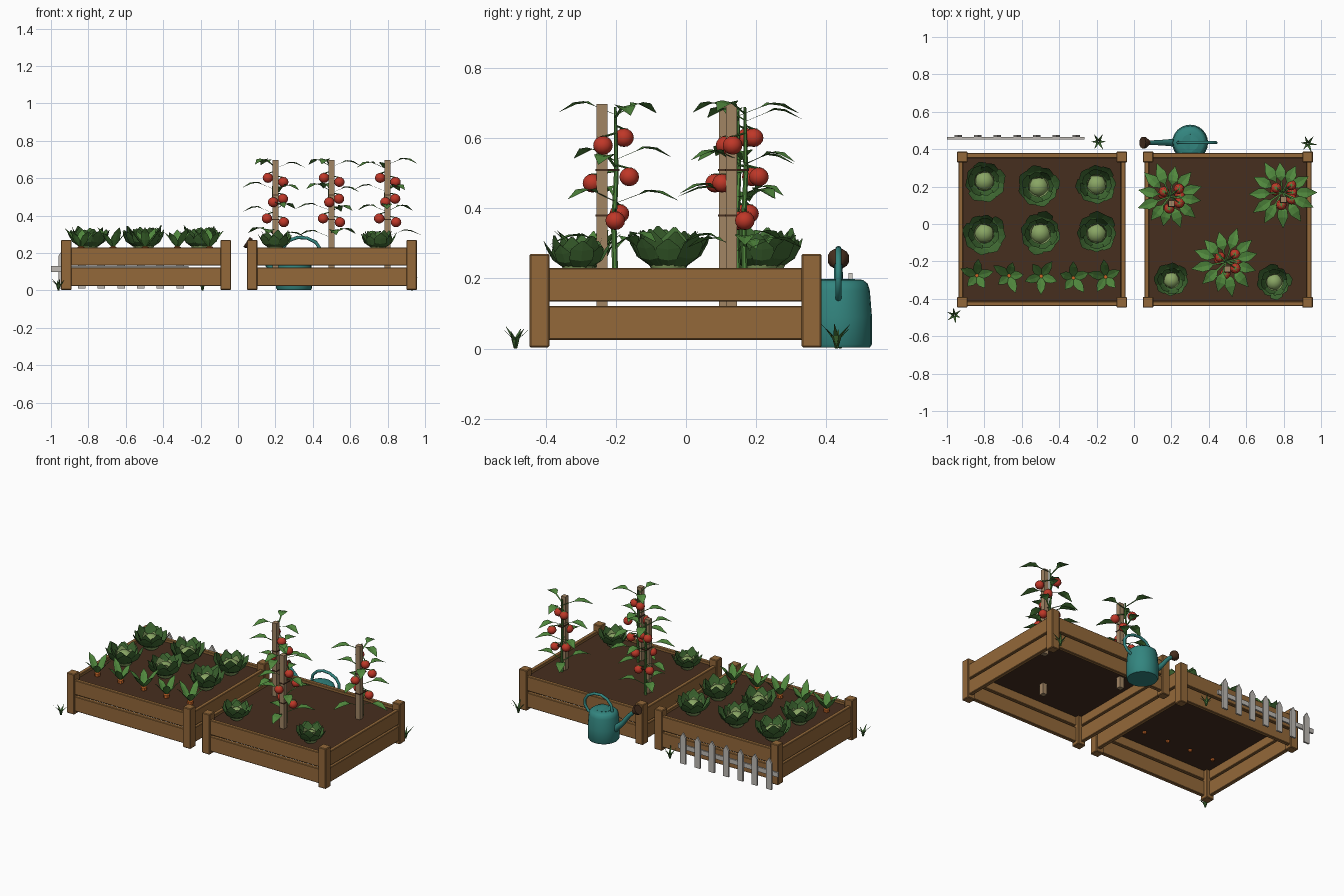
import bpy, bmesh, math, random
from mathutils import Vector, Matrix

if "Cube" in bpy.data.objects:
    bpy.data.objects.remove(bpy.data.objects["Cube"])
random.seed(4)

def mat(name, r, g, b):
    m = bpy.data.materials.new(name)
    m.diffuse_color = [(c / 255) ** 2.2 for c in (r, g, b)] + [1]
    m.use_nodes = True
    m.node_tree.nodes["Principled BSDF"].inputs["Base Color"].default_value = m.diffuse_color
    return m

WOOD = mat("bed wood", 146, 104, 60)
SOIL = mat("soil", 72, 50, 36)
TEAL = mat("teal metal", 54, 132, 126)
RED = mat("tomato red", 190, 58, 44)
LEAF = mat("bright leaf", 82, 136, 64)
DARK = mat("dark leaf", 66, 106, 54)
PALE = mat("pale leaf", 136, 164, 100)
STAKE = mat("stake wood", 160, 132, 100)
GREY = mat("fence grey", 190, 186, 180)
ORANGE = mat("carrot orange", 205, 105, 45)

def finish(name, bm, mats, smooth=False):
    me = bpy.data.meshes.new(name)
    bm.to_mesh(me)
    bm.free()
    ob = bpy.data.objects.new(name, me)
    bpy.context.collection.objects.link(ob)
    for m in mats:
        me.materials.append(m)
    if smooth:
        bpy.context.view_layer.objects.active = ob
        ob.select_set(True)
        bpy.ops.object.shade_smooth_by_angle(angle=math.radians(40))
        ob.select_set(False)
    return ob

def box(bm, x0, x1, y0, y1, z0, z1):
    m = Matrix.Translation(((x0+x1)/2, (y0+y1)/2, (z0+z1)/2)) @ Matrix.Diagonal((x1-x0, y1-y0, z1-z0, 1))
    bmesh.ops.create_cube(bm, size=1, matrix=m)

def bevel(ob, w):
    b = ob.modifiers.new("soft edges", 'BEVEL')
    b.width, b.segments = w, 1

def leaf(bm, base, az, secs, fold=0.25, mi=0):
    """Folded leaf from sections of (distance out, height, half width)."""
    out, side = Vector((math.cos(az), math.sin(az), 0)), Vector((-math.sin(az), math.cos(az), 0))
    rows = []
    for r, z, w in secs:
        c = Vector(base) + out * r + Vector((0, 0, z))
        up = Vector((0, 0, w * fold))
        rows.append([bm.verts.new(c - side*w + up), bm.verts.new(c), bm.verts.new(c + side*w + up)])
    for a, b in zip(rows, rows[1:]):
        for i in (0, 1):
            bm.faces.new((a[i], b[i], b[i+1], a[i+1])).material_index = mi

def ball(bm, c, r, sz=1.0, mi=0, u=10, v=7):
    m = Matrix.Translation(c) @ Matrix.Diagonal((r, r, r * sz, 1))
    vs = bmesh.ops.create_uvsphere(bm, u_segments=u, v_segments=v, radius=1, matrix=m)["verts"]
    for f in {f for q in vs for f in q.link_faces}:
        f.material_index = mi
        f.smooth = True

def tube(bm, pts, radii, n=8, mi=0):
    pts = [Vector(p) for p in pts]
    rings = []
    for i, p in enumerate(pts):
        t = (pts[min(i+1, len(pts)-1)] - pts[max(i-1, 0)]).normalized()
        a = t.cross(Vector((0, 1, 0)))
        if a.length < 0.01:
            a = Vector((1, 0, 0))
        a.normalize()
        b = t.cross(a)
        rings.append([bm.verts.new(p + radii[i] * (a*math.cos(k*math.tau/n) + b*math.sin(k*math.tau/n))) for k in range(n)])
    faces = [bm.faces.new((p[k], p[(k+1) % n], q[(k+1) % n], q[k]))
             for p, q in zip(rings, rings[1:]) for k in range(n)]
    faces += [bm.faces.new(rings[0][::-1]), bm.faces.new(rings[-1])]
    for f in faces:
        f.material_index = mi

# Raised beds: corner posts, two rows of planks, thin soil sheet
Y0, Y1, P = -0.447, 0.387, 0.057
for side, x0, x1 in (("left", -0.947, -0.037), ("right", 0.047, 0.957)):
    bm = bmesh.new()
    for px in (x0, x1 - P):
        for py in (Y0, Y1 - P):
            box(bm, px, px+P, py, py+P, 0.003, 0.27)
    bevel(finish(side + "_bed_posts", bm, [WOOD]), 0.004)
    bm = bmesh.new()
    for z0, z1 in ((0.025, 0.122), (0.134, 0.23)):
        for y in (Y0 + 0.008, Y1 - 0.034):
            box(bm, x0 + P - 0.01, x1 - P + 0.01, y, y + 0.026, z0, z1)
        for x in (x0 + 0.008, x1 - 0.034):
            box(bm, x, x + 0.026, Y0 + P - 0.01, Y1 - P + 0.01, z0, z1)
    bevel(finish(side + "_bed_planks", bm, [WOOD]), 0.003)
    bm = bmesh.new()
    box(bm, x0 + 0.03, x1 - 0.03, Y0 + 0.03, Y1 - 0.03, 0.192, 0.212)
    finish(side + "_soil", bm, [SOIL])

# Lettuces: pale head with rings of flared leaves
def lettuce(x, y, s):
    bm = bmesh.new()
    ball(bm, (x, y, 0.21 + 0.042*s), 0.056*s, 0.95, 1)
    a0 = random.random() * 6
    for n, rad, h, w, m in ((5, 0.052, 0.088, 0.036, 1), (7, 0.08, 0.115, 0.042, 0), (8, 0.104, 0.098, 0.045, 0)):
        a0 += 0.4
        for k in range(n):
            j = s * random.uniform(0.92, 1.1)
            leaf(bm, (x, y, 0.212), a0 + k*math.tau/n,
                 [(0.03*j, 0.01, 0.016*j), (rad*0.72*j, h*0.42*j, w*0.85*j),
                  (rad*0.9*j, h*0.75*j, w*0.8*j), (rad*1.04*j, h*1.06*j, 0.004)], 0.15, m)
    finish("lettuce", bm, [DARK, PALE])

for x, y, s in ((-0.8, 0.23, 1), (-0.51, 0.2, 1), (-0.2, 0.21, 1), (-0.8, -0.05, 1),
                (-0.5, -0.05, 1.03), (-0.2, -0.05, 1), (0.2, -0.3, 0.83), (0.75, -0.31, 0.83)):
    lettuce(x, y, s)

# Carrot row: root tops and upright leaves
for i in range(5):
    x, y = -0.84 + 0.172 * i, -0.285 + random.uniform(-0.01, 0.01)
    bm = bmesh.new()
    tube(bm, [(x, y, 0.18), (x, y, 0.215), (x, y, 0.232), (x, y, 0.237)], [0.01, 0.019, 0.019, 0.008], 8, 1)
    a0 = random.random() * 6
    for k in range(5):
        j = random.uniform(0.8, 1.1)
        leaf(bm, (x, y, 0.23), a0 + k*math.tau/5,
             [(0.004, 0, 0.006), (0.035*j, 0.035*j, 0.024), (0.062*j, 0.07*j, 0.02), (0.092*j, 0.1*j, 0.001)])
    finish("carrot_plant", bm, [LEAF, ORANGE])

# Tomato plants: stake, ties, stem, leaves and fruit
FRUIT = ((-0.045, 0.012, 0.385), (0.045, 0.0, 0.365), (-0.012, -0.065, 0.472),
         (0.04, 0.04, 0.49), (-0.04, 0.025, 0.602), (0.042, -0.035, 0.58))
for x, sy, a0 in ((0.2, 0.11, 0.3), (0.8, 0.13, 0.0), (0.5, -0.24, 0.7)):
    bm = bmesh.new()
    box(bm, x - 0.016, x + 0.016, sy - 0.016, sy + 0.016, 0.12, 0.698)
    finish("tomato_stake", bm, [STAKE])
    y = sy + 0.038
    cx = x - 0.008
    bm = bmesh.new()
    tube(bm, [(cx, y, 0.2), (cx + 0.006, y - 0.004, 0.35), (cx - 0.004, y + 0.003, 0.5), (cx, y, 0.69)],
         [0.009, 0.008, 0.007, 0.004], 7)
    for lv, z in enumerate((0.29, 0.42, 0.53, 0.655)):
        for k in range(3):
            j = random.uniform(0.88, 1.06)
            leaf(bm, (cx, y, z + random.uniform(-0.015, 0.015)), a0 + lv*0.55 + k*math.tau/3,
                 [(0, 0, 0.004), (0.07*j, 0.026, 0.005), (0.095*j, 0.034, 0.026),
                  (0.128*j, 0.03, 0.028), (0.182*j, 0.008, 0.001)], 0.2)
    finish("tomato_vine", bm, [LEAF])
    bm = bmesh.new()
    for fx, fy, z in FRUIT:
        ball(bm, (x + fx, y + fy, z), 0.028, 0.95, 0, 12, 8)
        tube(bm, [(cx, y, z + 0.035), (x + fx, y + fy, z + 0.024)], [0.003, 0.003], 5, 1)
        for k in range(5):
            leaf(bm, (x + fx, y + fy, z + 0.027), k*math.tau/5, [(0, 0, 0.003), (0.018, -0.003, 0.001)], 0.2, 1)
    finish("tomatoes", bm, [RED, LEAF])
    bm = bmesh.new()
    for z in (0.38, 0.51):
        box(bm, x - 0.019, x + 0.019, sy - 0.019, y + 0.012, z - 0.003, z + 0.003)
    finish("stake_ties", bm, [SOIL])

# Picket fence behind the left bed
bm = bmesh.new()
box(bm, -1.0, -0.265, 0.452, 0.464, 0.1, 0.13)
finish("fence_rail", bm, [GREY])
bm = bmesh.new()
for i in range(7):
    x = -0.94 + 0.105 * i
    prof = [(-0.02, 0.01), (0.02, 0.01), (0.02, 0.185), (0, 0.216), (-0.02, 0.185)]
    f = bm.faces.new([bm.verts.new((x + px, 0.464, pz)) for px, pz in prof])
    ext = bmesh.ops.extrude_face_region(bm, geom=[f])["geom"]
    bmesh.ops.translate(bm, vec=(0, 0.012, 0), verts=[v for v in ext if isinstance(v, bmesh.types.BMVert)])
bmesh.ops.recalc_face_normals(bm, faces=bm.faces[:])
finish("fence_pickets", bm, [GREY])

# Watering can: turned body, spout, rose and looped handle
CX, CY = 0.3, 0.435
bm = bmesh.new()
prof = [(0.09, 0.003), (0.096, 0.012), (0.096, 0.09), (0.09, 0.165), (0.084, 0.185), (0.07, 0.196), (0.045, 0.198), (0.042, 0.19)]
tube(bm, [(CX, CY, z) for r, z in prof], [r for r, z in prof], 24)
finish("watering_can_body", bm, [TEAL], True)
bm = bmesh.new()
tube(bm, [(0.23, CY, 0.075), (0.16, CY, 0.14), (0.115, CY, 0.2), (0.075, CY, 0.24)], [0.022, 0.016, 0.013, 0.012], 12)
finish("watering_can_spout", bm, [TEAL], True)
bm = bmesh.new()
tube(bm, [(0.08, CY, 0.235), (0.058, CY, 0.252), (0.046, CY, 0.26)], [0.013, 0.031, 0.031], 14)
finish("watering_can_rose", bm, [SOIL], True)
bm = bmesh.new()
path = [(0.235, 0.185), (0.245, 0.235), (0.275, 0.268), (0.32, 0.284), (0.37, 0.28), (0.415, 0.258),
        (0.438, 0.225), (0.438, 0.19), (0.415, 0.158), (0.385, 0.142)]
tube(bm, [(px, CY, pz) for px, pz in path], [0.009] * len(path), 10)
finish("watering_can_handle", bm, [TEAL], True)

# Grass tufts at the bed corners
for x, y, s in ((-0.19, 0.44, 1), (0.93, 0.43, 1.05), (-0.96, -0.487, 0.9)):
    bm = bmesh.new()
    a0 = random.random() * 6
    for k in range(6):
        j = s * random.uniform(0.8, 1.1)
        leaf(bm, (x, y, 0), a0 + k*math.tau/6,
             [(0.002, 0, 0.005), (0.012*j, 0.032*j, 0.007), (0.045*j, 0.064*j, 0.0008)], 0.2)
    finish("grass_tuft", bm, [DARK])
